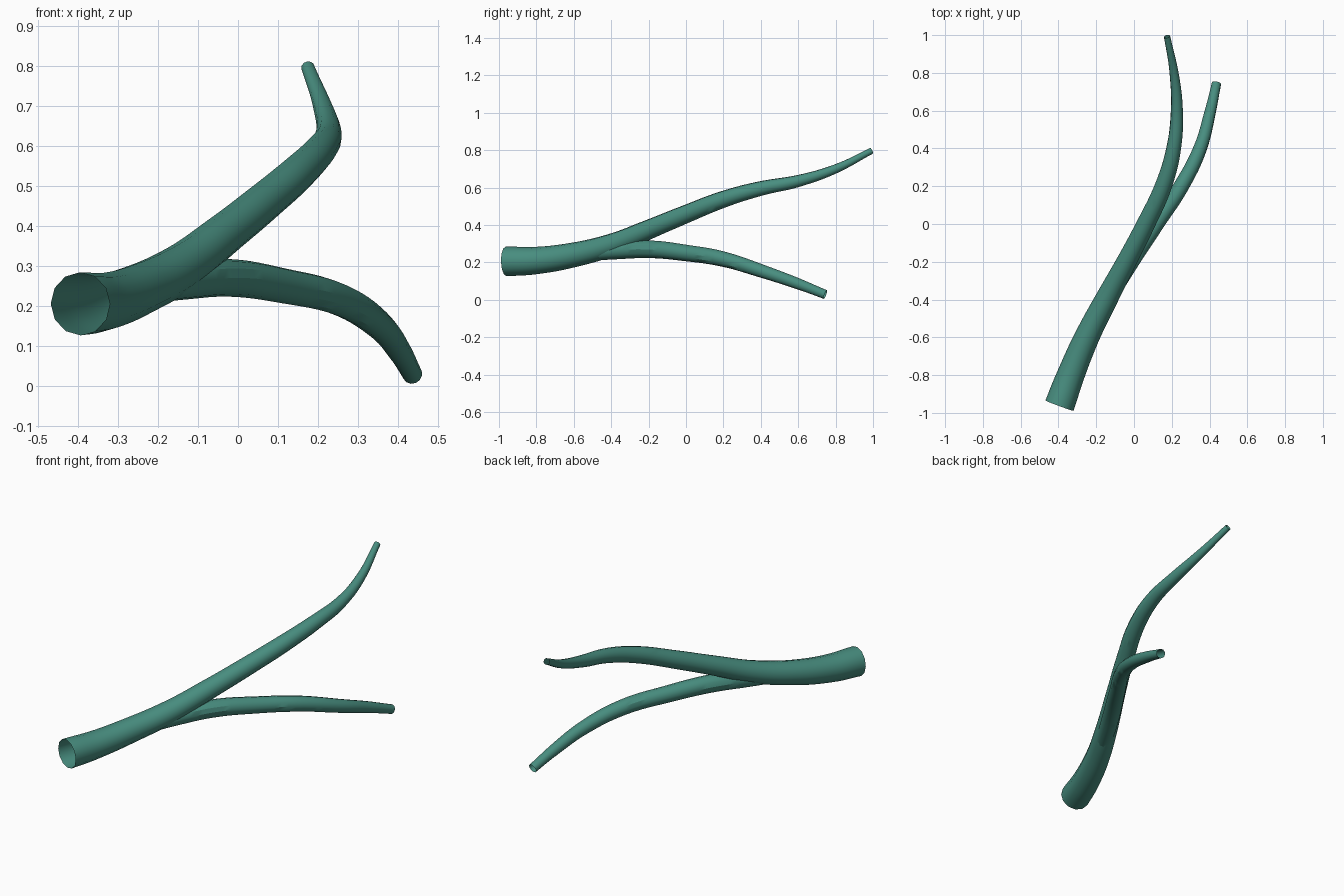
import bpy

cube = bpy.data.objects.get("Cube")
if cube:
    bpy.data.objects.remove(cube, do_unlink=True)

# Single green material
green = bpy.data.materials.new("muted_green")
green.use_nodes = True
colour = (0.065, 0.27, 0.215, 1.0)
green.diffuse_color = colour
green.node_tree.nodes["Principled BSDF"].inputs["Base Color"].default_value = colour


def tapered_tube(name, stations):
    """Open twelve-sided tube through (x, y, z, radius) stations."""
    curve = bpy.data.curves.new(name, "CURVE")
    curve.dimensions = "3D"
    curve.bevel_depth = 1.0
    curve.bevel_resolution = 4
    curve.resolution_u = 6
    curve.use_fill_caps = False
    spline = curve.splines.new("BEZIER")
    spline.bezier_points.add(len(stations) - 1)
    spline.radius_interpolation = "CARDINAL"
    for point, (x, y, z, radius) in zip(spline.bezier_points, stations):
        point.co = (x, y, z)
        point.radius = radius
        point.handle_left_type = point.handle_right_type = "AUTO"
    obj = bpy.data.objects.new(name, curve)
    bpy.context.collection.objects.link(obj)
    curve.materials.append(green)
    bpy.ops.object.select_all(action="DESELECT")
    obj.select_set(True)
    bpy.context.view_layer.objects.active = obj
    bpy.ops.object.convert(target="MESH")
    bpy.ops.object.shade_smooth_by_angle()


# Main stem, rising toward the back
tapered_tube("main_stem", [
    (-0.395, -0.962, 0.205, 0.079),
    (-0.335, -0.80, 0.21, 0.073),
    (-0.25, -0.60, 0.24, 0.066),
    (-0.147, -0.40, 0.293, 0.06),
    (-0.04, -0.20, 0.375, 0.053),
    (0.063, 0.0, 0.458, 0.049),
    (0.155, 0.20, 0.537, 0.045),
    (0.21, 0.40, 0.595, 0.039),
    (0.227, 0.60, 0.635, 0.032),
    (0.212, 0.80, 0.70, 0.024),
    (0.175, 0.993, 0.797, 0.017),
])

# Side branch, leaving the stem and drooping
tapered_tube("side_branch", [
    (-0.23, -0.57, 0.243, 0.04),
    (-0.13, -0.38, 0.262, 0.046),
    (-0.02, -0.20, 0.27, 0.047),
    (0.115, 0.0, 0.25, 0.044),
    (0.25, 0.20, 0.217, 0.041),
    (0.35, 0.40, 0.155, 0.036),
    (0.405, 0.60, 0.085, 0.03),
    (0.437, 0.745, 0.028, 0.025),
])
